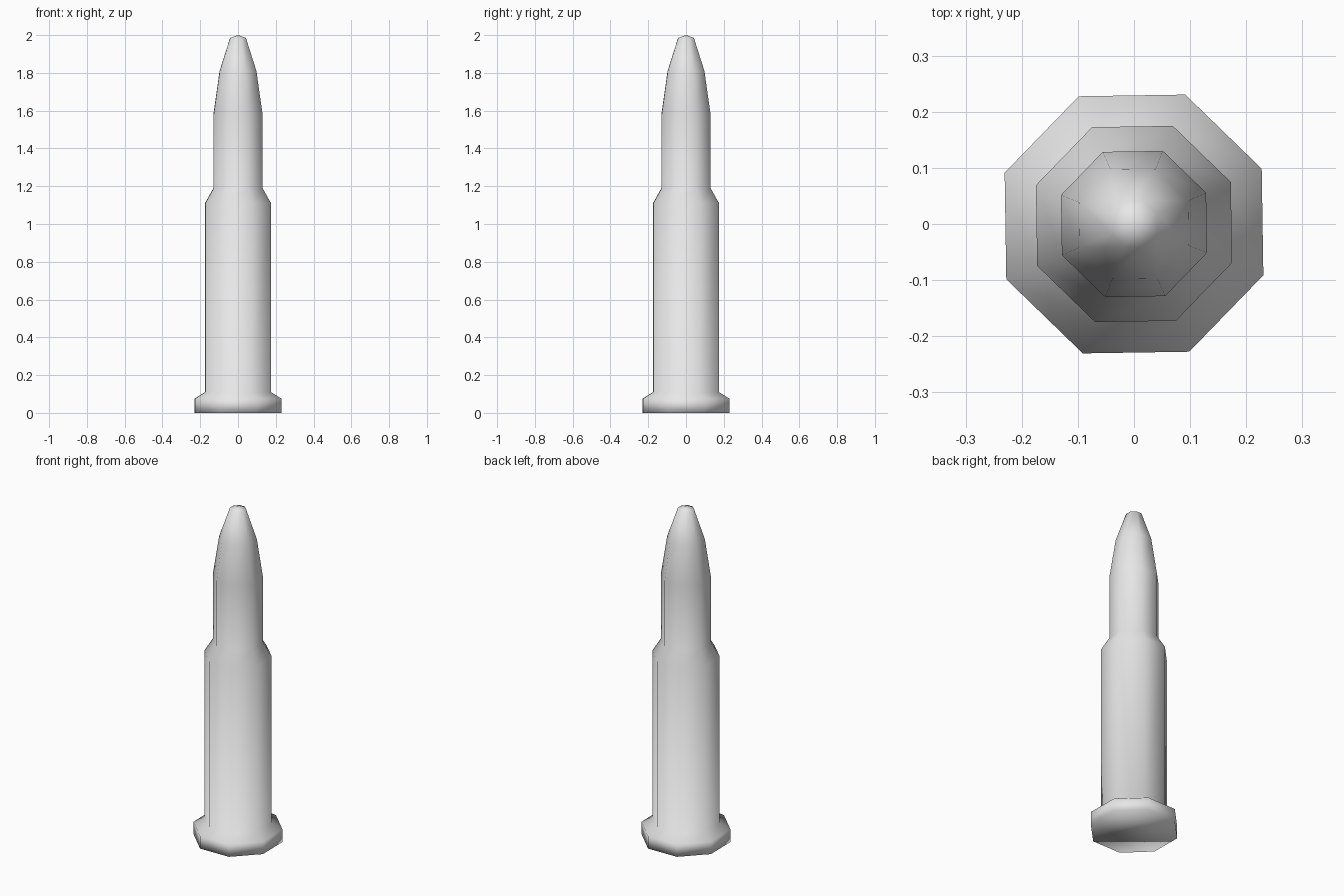
import bpy
import bmesh
from math import cos, sin, radians

cube = bpy.data.objects.get("Cube")
if cube:
    bpy.data.objects.remove(cube, do_unlink=True)

SIDES = 8
TURN = 23.4  # corner angle, nearly flat to the front

# Plain grey metal
grey = bpy.data.materials.new("light_grey")
grey.use_nodes = True
colour = (0.8, 0.8, 0.8, 1)
grey.diffuse_color = colour
grey.node_tree.nodes["Principled BSDF"].inputs["Base Color"].default_value = colour

# Radius and height of each ring: rim, case, shoulder, neck, tapered nose
profile = [
    (0.248, 0.0), (0.248, 0.075),
    (0.188, 0.11), (0.188, 1.11),
    (0.14, 1.19), (0.14, 1.58),
    (0.105, 1.81), (0.045, 1.985),
]


def ring(bm, radius, z):
    angles = [radians(TURN + 360 * i / SIDES) for i in range(SIDES)]
    return [bm.verts.new((radius * cos(a), radius * sin(a), z)) for a in angles]


# Turned shell with a flat underside and a blunt point
bm = bmesh.new()
rings = [ring(bm, r, z) for r, z in profile]
for low, high in zip(rings, rings[1:]):
    for i in range(SIDES):
        j = (i + 1) % SIDES
        bm.faces.new((low[i], low[j], high[j], high[i]))
bm.faces.new(rings[0][::-1])
tip = bm.verts.new((0, 0, 2))
for i in range(SIDES):
    bm.faces.new((rings[-1][i], rings[-1][(i + 1) % SIDES], tip))
for face in bm.faces:
    face.smooth = True

mesh = bpy.data.meshes.new("cartridge")
bm.to_mesh(mesh)
bm.free()
mesh.materials.append(grey)
cartridge = bpy.data.objects.new("cartridge", mesh)
bpy.context.collection.objects.link(cartridge)
